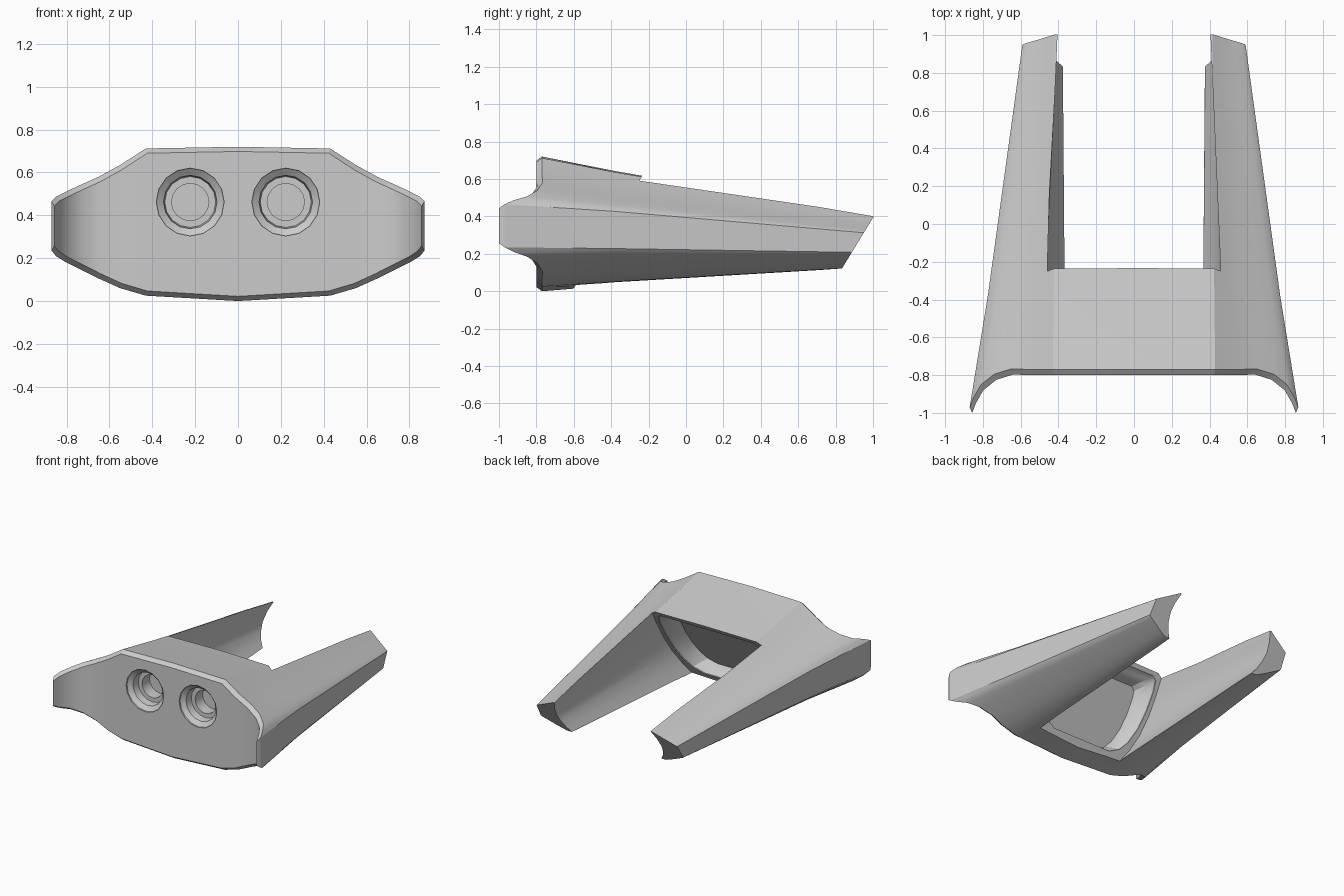
import bpy, bmesh, math
from mathutils import Vector

if "Cube" in bpy.data.objects:
    bpy.data.objects.remove(bpy.data.objects["Cube"])

SLANT = 0.61  # slope of the sloping rear cuts (dy per dz)


def lerp(a, b, t):
    return a + (b - a) * t


def finish(name, bm):
    bmesh.ops.recalc_face_normals(bm, faces=bm.faces)
    me = bpy.data.meshes.new(name)
    bm.to_mesh(me)
    bm.free()
    ob = bpy.data.objects.new(name, me)
    bpy.context.collection.objects.link(ob)
    return ob


def loft(name, rings):
    """Closed solid through rings with equal point counts."""
    bm = bmesh.new()
    rows = [[bm.verts.new(p) for p in r] for r in rings]
    n = len(rows[0])
    for a, b in zip(rows, rows[1:]):
        for i in range(n):
            k = (i + 1) % n
            bm.faces.new((a[i], a[k], b[k], b[i]))
    bm.faces.new(rows[0])
    bm.faces.new(rows[-1])
    return finish(name, bm)


def mirrored(half, offset):
    """Half profile (x, z) mirrored, placed on a slanted plane."""
    pts = half + [(-x, z) for x, z in reversed(half)]
    return [(x, offset + SLANT * z, z) for x, z in pts]


def cut(target, cutter):
    cutter.hide_render = True
    mod = target.modifiers.new("cut", 'BOOLEAN')
    mod.operation = 'DIFFERENCE'
    mod.solver = 'EXACT'
    mod.object = cutter
    bpy.context.view_layer.objects.active = target
    bpy.ops.object.modifier_apply(modifier=mod.name)
    bpy.data.objects.remove(cutter)


# Outer shell: columns of (x, top z, bottom z, front y) on one half
cols = [(0, .72, 0, -.8), (.43, .712, .025, -.8), (.55, .635, .06, -.8),
        (.65, .58, .105, -.797), (.74, .54, .15, -.825), (.81, .507, .185, -.88),
        (.85, .487, .21, -.95), (.87, .465, .235, -1.0)]


def rear(x):
    if x <= .43:
        return x / .43 * .415, .384, .138
    s = (x - .43) / .44
    return lerp(.415, .57, s), lerp(.384, .30, s), lerp(.138, .205, s)


def section(k, col):
    x, t, b, f = col
    rx, rt, rb = rear(x)
    if k == 0:
        return x * .985, f, t - .022, b + .022
    if k == 1:
        return x, f + .03, t, b
    if k == 2:
        return lerp(x, rx, .32), -.38, lerp(t, rt, .23), lerp(b, rb, .23)
    return rx, 1.1, rt, rb


bm = bmesh.new()
full = [(-1, c) for c in reversed(cols[1:])] + [(1, c) for c in cols]
top, bot = [], []
for k in range(4):
    sec = [(s, section(k, c)) for s, c in full]
    top.append([bm.verts.new((s * p[0], p[1], p[2])) for s, p in sec])
    bot.append([bm.verts.new((s * p[0], p[1], p[3])) for s, p in sec])
n = len(full)
for j in range(n - 1):
    for k in range(3):
        for g in (top, bot):
            bm.faces.new((g[k][j], g[k][j + 1], g[k + 1][j + 1], g[k + 1][j]))
    for k in (0, 3):
        bm.faces.new((top[k][j], top[k][j + 1], bot[k][j + 1], bot[k][j]))
for k in range(3):
    for j in (0, n - 1):
        bm.faces.new((top[k][j], top[k + 1][j], bot[k + 1][j], bot[k][j]))
# Slanted arm ends
bmesh.ops.bisect_plane(bm, geom=bm.verts[:] + bm.edges[:] + bm.faces[:],
                       plane_co=Vector((0, .76, 0)),
                       plane_no=Vector((0, 1, -SLANT)).normalized(), clear_outer=True)
bmesh.ops.holes_fill(bm, edges=[e for e in bm.edges if e.is_boundary], sides=0)
body = finish("bracket_body", bm)

# Gap between the two arms, with concave inner walls
near = [(.36, -.2), (.36, .03), (.41, .11), (.45, .22), (.468, .35),
        (.468, .48), (.457, .62), (.457, 1.0)]
far = [(.375, -.2), (.375, .12), (.405, .16), (.43, .215), (.44, .27),
       (.43, .335), (.405, .4), (.405, 1.0)]
ext = [(lerp(a[0], b[0], 1.2), lerp(a[1], b[1], 1.2)) for a, b in zip(near, far)]
cut(body, loft("arm_gap_cutter", [mirrored(near, -.61), mirrored(far, .76),
                                  mirrored(ext, 1.034)]))

# Rounded recess in the slanted back face
rim = [(.25, .065), (.33, .10), (.38, .16), (.42, .26), (.437, .38),
       (.437, .50), (.425, .56), (.39, .585)]


def scaled(s):
    return [(x * s, .34 + (z - .34) * s) for x, z in rim]


cut(body, loft("recess_cutter", [mirrored(scaled(s), y) for s, y in
                                 ((1, -.5), (1, -.62), (.94, -.65), (.87, -.70), (.83, -.74))]))

# Two stepped countersunk screw holes
for side in (-1, 1):
    rings = [[(side * .223 + r * math.cos(a * math.tau / 16), y,
               .462 + r * math.sin(a * math.tau / 16)) for a in range(16)]
             for y, r in ((-.83, .16), (-.79, .158), (-.765, .125), (-.71, .119),
                          (-.71, .087), (-.62, .087))]
    cut(body, loft("screw_hole_cutter", rings))

bpy.ops.object.select_all(action='DESELECT')
body.select_set(True)
bpy.context.view_layer.objects.active = body
bpy.ops.object.shade_smooth_by_angle(angle=math.radians(25))
